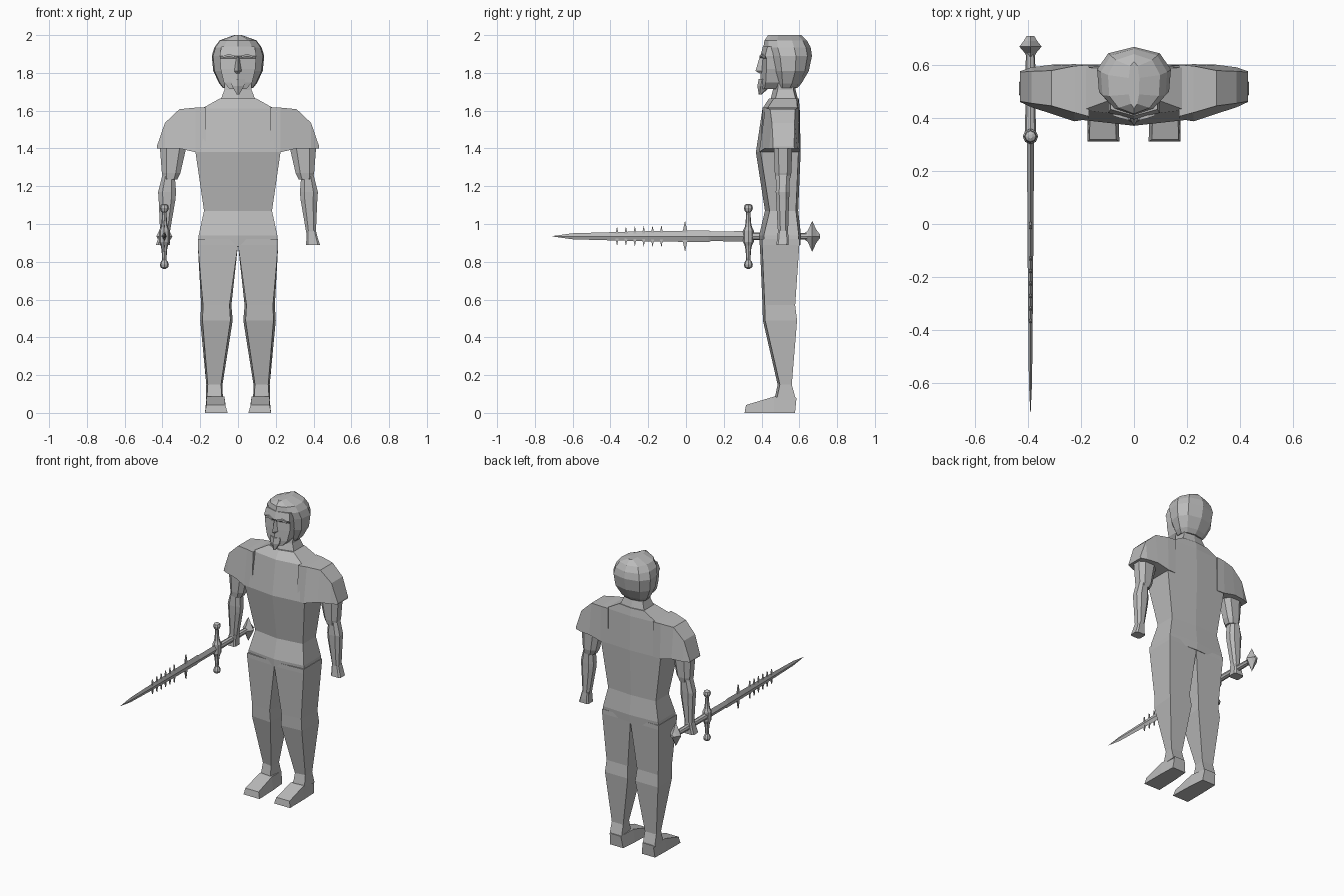
import bpy, bmesh, math

grey = bpy.data.materials.new("stone_grey")
grey.diffuse_color = (0.5, 0.5, 0.5, 1)


def loft(name, rings, mirror=False):
    """Skin equal-length rings of points, cap both ends."""
    bm = bmesh.new()
    vs = [[bm.verts.new(p) for p in r] for r in rings]
    n = len(rings[0])
    for a, b in zip(vs, vs[1:]):
        for i in range(n):
            j = (i + 1) % n
            bm.faces.new((a[i], a[j], b[j], b[i]))
    bm.faces.new(vs[0][::-1])
    bm.faces.new(vs[-1])
    bmesh.ops.remove_doubles(bm, verts=bm.verts, dist=0.0005)
    bmesh.ops.recalc_face_normals(bm, faces=bm.faces)
    me = bpy.data.meshes.new(name)
    bm.to_mesh(me)
    bm.free()
    me.materials.append(grey)
    ob = bpy.data.objects.new(name, me)
    bpy.context.collection.objects.link(ob)
    if mirror:
        ob.modifiers.new("mirror", 'MIRROR')
    return ob


def ridged(z, w, yf, yb, df=0.025, db=0.012):
    """Box section with a slight ridge down the front and back."""
    return [(0, yf, z), (w, yf + df, z), (w, yb - db, z),
            (0, yb, z), (-w, yb - db, z), (-w, yf + df, z)]


def limb(z, xi, xo, yf, yb, c=0.25):
    """Rectangular section with cut corners."""
    dx, dy = (xo - xi) * c, (yb - yf) * c
    return [(xi + dx, yf, z), (xo - dx, yf, z), (xo, yf + dy, z), (xo, yb - dy, z),
            (xo - dx, yb, z), (xi + dx, yb, z), (xi, yb - dy, z), (xi, yf + dy, z)]


def skull(z, w, yf, yb):
    """Ten-sided head section."""
    d = yb - yf
    half = [(w * .6, yf + d * .10), (w * .95, yf + d * .30), (w, yf + d * .65), (w * .7, yf + d * .90)]
    return ([(0, yf, z)] + [(x, y, z) for x, y in half] + [(0, yb, z)]
            + [(-x, y, z) for x, y in half[::-1]])


# Torso and neck
loft("torso", [ridged(0.89, .213, .390, .605), ridged(0.94, .208, .387, .609),
               ridged(1.07, .180, .418, .594), ridged(1.38, .225, .370, .607),
               ridged(1.612, .190, .405, .602), ridged(1.665, .095, .44, .597)])
loft("neck", [ridged(1.65, .095, .445, .595), ridged(1.71, .072, .46, .58),
              ridged(1.80, .072, .47, .58)])

# Sleeved shoulders: x, top y range, bottom y range, bottom z, top z
shoulders = [(.17, .405, .600, .395, .600, 1.38, 1.618),
             (.225, .42, .595, .387, .602, 1.38, 1.616),
             (.31, .445, .578, .415, .60, 1.40, 1.608),
             (.387, .455, .575, .44, .59, 1.40, 1.535),
             (.43, .462, .572, .46, .575, 1.40, 1.41)]
loft("shoulder_sleeve", [[(x, a, zt), (x, b, zt), (x, d, zb), (x, c, zb)]
                         for x, a, b, c, d, zb, zt in shoulders], True)

# Arms and hands
loft("upper_arm", [limb(1.46, .27, .412, .463, .562), limb(1.40, .275, .413, .465, .562),
                   limb(1.27, .305, .403, .470, .558), limb(1.235, .322, .395, .475, .55)], True)
loft("forearm", [limb(1.26, .335, .40, .478, .55), limb(1.17, .328, .423, .475, .548),
                 limb(1.13, .331, .42, .477, .546), limb(0.95, .362, .412, .487, .54)], True)
loft("hand", [limb(0.965, .362, .412, .487, .54, .15), limb(0.92, .362, .424, .482, .543, .15),
              limb(0.89, .36, .434, .478, .543, .15)], True)


# Legs
def leg(z, xi, xo, yf, yb, e):
    return [(xi + e, yf, z), (xo - e, yf + .012, z), (xo, yb, z), (xi, yb, z)]


loft("leg", [leg(.92, 0, .213, .391, .60, 0), leg(.89, 0, .213, .391, .60, 0),
             leg(.57, .035, .195, .405, .578, .01), leg(.49, .028, .20, .407, .588, .012),
             leg(.15, .082, .168, .485, .560, .008), leg(.07, .08, .170, .468, .582, .005)], True)

# Feet: y, inner x, outer x, top z
loft("foot", [[(xi, y, 0), (xo, y, 0), (xo - .008, y + d, zt), (xi + .012, y + d, zt)]
              for y, xi, xo, zt, d in ((.31, .055, .175, .042, .008), (.465, .06, .174, .086, 0),
                                       (.577, .07, .17, .08, .008))], True)

# Head of hair, with the face set in front of it
loft("hair", [skull(1.72, .080, .475, .59), skull(1.745, .100, .468, .612),
              skull(1.81, .131, .445, .650), skull(1.89, .139, .425, .667),
              skull(1.935, .125, .41, .660), skull(1.972, .098, .415, .640),
              skull(2.0, .02, .435, .612)])
loft("face", [ridged(1.715, .045, .395, .52, .02), ridged(1.75, .075, .392, .55, .03),
              ridged(1.82, .092, .398, .55, .028), ridged(1.875, .095, .405, .55, .022),
              ridged(1.89, .097, .394, .55, .025), ridged(1.94, .088, .407, .55, .025)])
loft("nose", [[(-w, .412, z), (0, y, z), (w, .412, z)]
              for z, y, w in ((1.797, .39, .018), (1.81, .368, .024), (1.885, .39, .009))])
loft("beard", [ridged(1.685, .006, .385, .40, .004, .004), ridged(1.73, .032, .378, .45, .018),
               ridged(1.768, .038, .385, .45, .018)])
loft("brow", [[(x, y, z), (x, y + .03, z), (x, y + .03, z + .012), (x, y, z + .012)]
              for x, y, z in ((.018, .39, 1.88), (.05, .398, 1.888), (.08, .408, 1.878))], True)

# Sword, held level in the right hand
SX, SZ = -.39, .935


def along(y, rx, rz, n):
    """Ring around the sword's long axis."""
    return [(SX + rx * math.cos(2 * math.pi * i / n), y, SZ + rz * math.sin(2 * math.pi * i / n))
            for i in range(n)]


loft("blade", [along(y, rx, rz, 4) for y, rx, rz in
               ((.33, .014, .027), (.13, .013, .026), (.12, .012, .031), (-.2, .010, .027),
                (-.60, .006, .016), (-.708, .0008, .001))])
for y, h, w in [(-.005, .083, .018)] + [(-.13 - .047 * i, .060 - .002 * i, .011) for i in range(6)]:
    loft("blade_barb", [[(SX - t, y, SZ - h), (SX - t, y + w, SZ), (SX - t, y, SZ + h),
                         (SX - t, y - w, SZ)] for t in (-.004, .004)])
loft("grip", [along(y, r, r, 8) for y, r in ((.33, .021), (.45, .019), (.56, .019), (.65, .017))])
loft("pommel", [along(y, rx, rz, 4) for y, rx, rz in
                ((.625, .012, .015), (.645, .022, .03), (.668, .042, .082),
                 (.69, .025, .035), (.709, .014, .01))])

# Crossguard: lathe profile along z with ball ends
guard = [(-.172, .008), (-.165, .02), (-.150, .024), (-.135, .019), (-.125, .011), (-.07, .015),
         (-.05, .019), (-.03, .029), (.03, .029), (.05, .019), (.07, .015), (.125, .011),
         (.135, .019), (.150, .024), (.165, .02), (.172, .008)]
loft("crossguard", [[(SX + r * math.cos(math.pi * i / 4), .33 + r * math.sin(math.pi * i / 4), SZ + h)
                     for i in range(8)] for h, r in guard])
